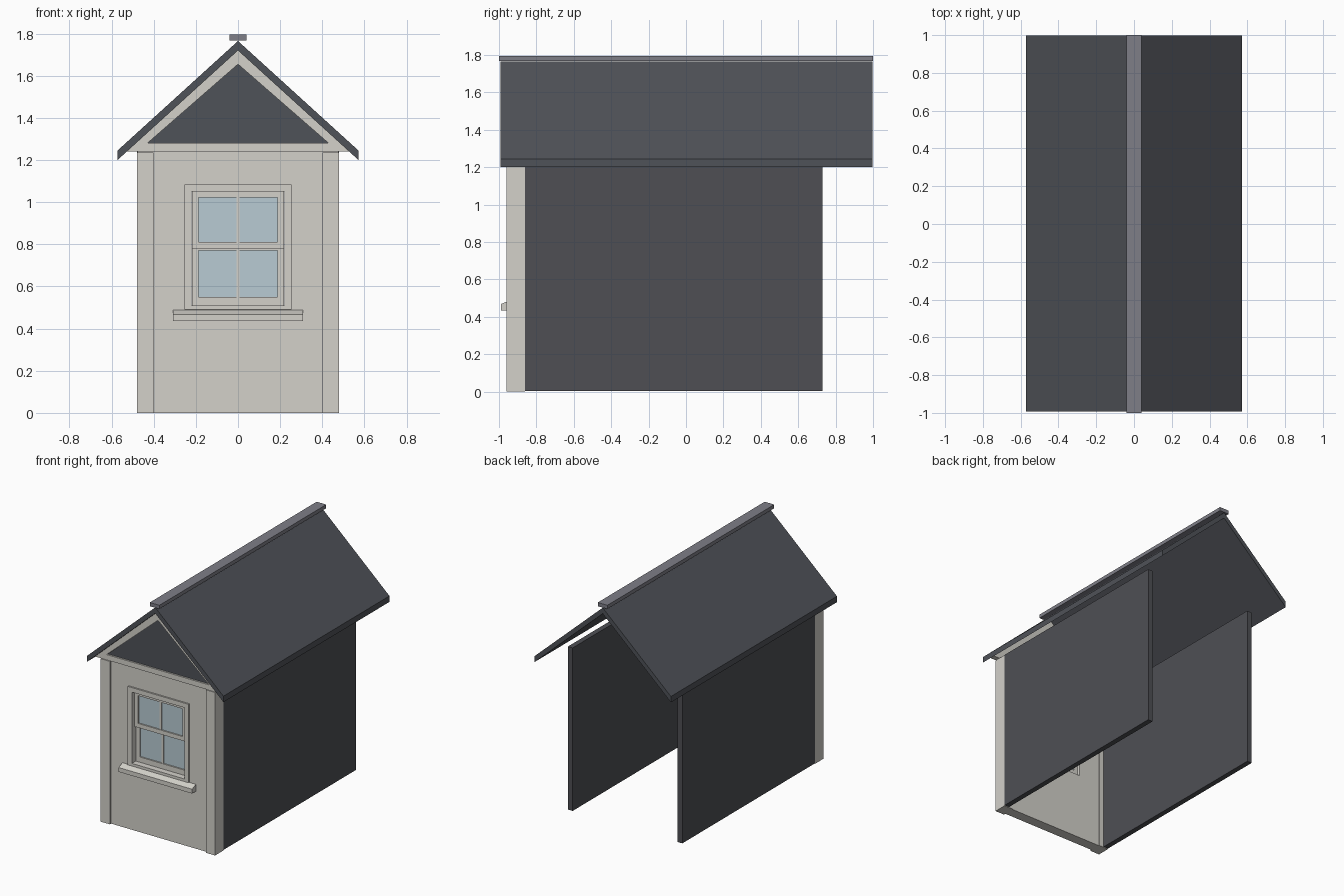
import bpy, bmesh

if "Cube" in bpy.data.objects:
    bpy.data.objects.remove(bpy.data.objects["Cube"])


def srgb(r, g, b):
    def lin(c):
        c /= 255
        return c / 12.92 if c < 0.04045 else ((c + 0.055) / 1.055) ** 2.4
    return (lin(r), lin(g), lin(b), 1)


def material(name, *rgb):
    m = bpy.data.materials.new(name)
    m.diffuse_color = srgb(*rgb)
    m.use_nodes = True
    m.node_tree.nodes["Principled BSDF"].inputs["Base Color"].default_value = m.diffuse_color
    return m


CREAM = material("cream_paint", 211, 209, 202)
SLATE = material("slate_roof", 79, 82, 88)
SIDING = material("dark_siding", 78, 79, 84)
RIDGE = material("ridge_grey", 126, 126, 135)
GLASS = material("pale_glass", 185, 203, 211)


def finish(name, bm, mat):
    bmesh.ops.recalc_face_normals(bm, faces=bm.faces)
    mesh = bpy.data.meshes.new(name)
    bm.to_mesh(mesh)
    bm.free()
    mesh.materials.append(mat)
    ob = bpy.data.objects.new(name, mesh)
    bpy.context.collection.objects.link(ob)
    return ob


def prism(name, pts, y0, y1, mat):
    """Extrude an x-z outline from y0 to y1."""
    bm = bmesh.new()
    a = [bm.verts.new((x, y0, z)) for x, z in pts]
    b = [bm.verts.new((x, y1, z)) for x, z in pts]
    n = len(pts)
    bm.faces.new(a)
    bm.faces.new(b[::-1])
    for i in range(n):
        j = (i + 1) % n
        bm.faces.new((a[i], a[j], b[j], b[i]))
    return finish(name, bm, mat)


def frame(name, outer, inner, y0, y1, mat):
    """Extruded ring between two x-z outlines with matching corners."""
    bm = bmesh.new()
    loops = [[bm.verts.new((x, y, z)) for x, z in pts]
             for pts, y in ((outer, y0), (inner, y0), (inner, y1), (outer, y1))]
    n = len(outer)
    for k in range(4):
        p, q = loops[k], loops[(k + 1) % 4]
        for i in range(n):
            j = (i + 1) % n
            bm.faces.new((p[i], p[j], q[j], q[i]))
    return finish(name, bm, mat)


def rect(x0, x1, z0, z1):
    return [(x0, z0), (x1, z0), (x1, z1), (x0, z1)]


def wide(w, z0, z1):
    return rect(-w, w, z0, z1)


def tri(w, z0, z1):
    return [(-w, z0), (w, z0), (0, z1)]


# Front wall with window opening
frame("front_wall", wide(0.478, 0, 1.24), wide(0.22, 0.51, 1.05), -0.945, -0.865, CREAM)

# Corner boards and side walls, both sides
for side, s in (("left", -1), ("right", 1)):
    prism(side + "_corner_board", rect(s * 0.402, s * 0.48, 0, 1.236), -0.96, -0.86, CREAM)
    prism(side + "_wall", rect(s * 0.44, s * 0.48, 0.004, 1.24), -0.86, 0.73, SIDING)

# Gable: cream frame and backing, dark recessed panel
frame("gable_frame", tri(0.53, 1.24, 1.72), tri(0.43, 1.28, 1.655), -0.96, -0.92, CREAM)
prism("gable_backing", tri(0.44, 1.275, 1.66), -0.94, -0.921, CREAM)
prism("gable_panel", tri(0.43, 1.28, 1.655), -0.947, -0.94, SLATE)

# Roof and ridge cap
prism("roof", [(0, 1.765), (0.572, 1.245), (0.572, 1.2), (0, 1.72),
               (-0.572, 1.2), (-0.572, 1.245)], -0.992, 0.998, SLATE)
prism("ridge_cap", wide(0.04, 1.767, 1.795), -1, 1, RIDGE)

# Window casing
frame("window_casing", wide(0.255, 0.49, 1.085), wide(0.22, 0.51, 1.05), -0.957, -0.945, CREAM)

# Two sashes, the upper one in front
for name, z0, z1, g0, g1, y in (("upper", 0.78, 1.05, 0.812, 1.022, -0.93),
                                ("lower", 0.51, 0.78, 0.55, 0.77, -0.91)):
    frame(name + "_sash", wide(0.218, z0, z1), wide(0.187, g0, g1), y, y + 0.025, CREAM)
    prism(name + "_muntin", wide(0.008, g0, g1), y + 0.003, y + 0.022, CREAM)
    prism(name + "_glass", wide(0.187, g0, g1), y + 0.01, y + 0.015, GLASS)

# Window sill with sloping top
sill = prism("window_sill", wide(0.308, 0.435, 0.49), -0.99, -0.94, CREAM)
for v in sill.data.vertices:
    if v.co.y < -0.98 and v.co.z > 0.48:
        v.co.z = 0.468
